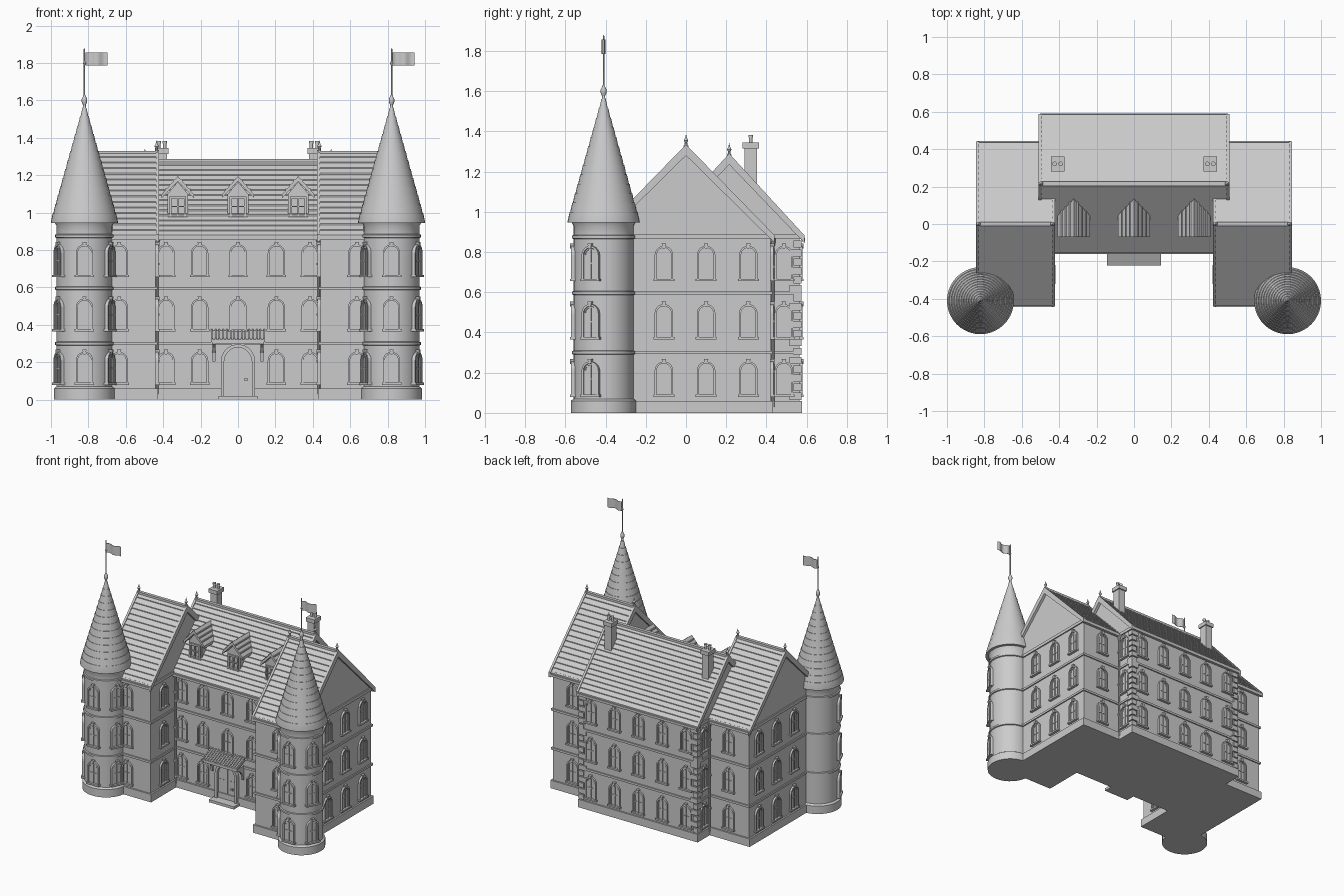
import bpy, bmesh, math
from mathutils import Matrix, Vector

if "Cube" in bpy.data.objects:
    bpy.data.objects.remove(bpy.data.objects["Cube"])

stone = bpy.data.materials.new("pale_grey")
stone.diffuse_color = (0.6, 0.6, 0.6, 1)
stone.use_nodes = True
stone.node_tree.nodes["Principled BSDF"].inputs["Base Color"].default_value = stone.diffuse_color


def finish(name, bm, smooth=False):
    bmesh.ops.recalc_face_normals(bm, faces=bm.faces)
    me = bpy.data.meshes.new(name)
    bm.to_mesh(me)
    bm.free()
    me.materials.append(stone)
    ob = bpy.data.objects.new(name, me)
    bpy.context.collection.objects.link(ob)
    if smooth:
        bpy.ops.object.select_all(action='DESELECT')
        ob.select_set(True)
        bpy.context.view_layer.objects.active = ob
        bpy.ops.object.shade_smooth_by_angle(angle=math.radians(30))
    return ob


def prism(bm, pts, lo, hi, axis):
    """Extrude a 2D outline along one axis."""
    def co(p, v):
        return {'x': (v, p[0], p[1]), 'y': (p[0], v, p[1]), 'z': (p[0], p[1], v)}[axis]
    a = [bm.verts.new(co(p, lo)) for p in pts]
    b = [bm.verts.new(co(p, hi)) for p in pts]
    bm.faces.new(a)
    bm.faces.new(b[::-1])
    for i in range(len(pts)):
        j = (i + 1) % len(pts)
        bm.faces.new((a[i], a[j], b[j], b[i]))


def box(bm, x0, x1, y0, y1, z0, z1):
    prism(bm, [(x0, y0), (x1, y0), (x1, y1), (x0, y1)], z0, z1, 'z')


def lathe(bm, prof, cx, cy, n=40):
    """Revolve (radius, z) points; zero radius ends become poles."""
    rings = []
    for r, z in prof:
        k = 1 if r == 0 else n
        rings.append([bm.verts.new((cx + r * math.cos(2 * math.pi * i / n),
                                    cy + r * math.sin(2 * math.pi * i / n), z)) for i in range(k)])
    for p, q in zip(rings, rings[1:]):
        for i in range(n):
            j = (i + 1) % n
            f = [p[i % len(p)], p[j % len(p)], q[j % len(q)], q[i % len(q)]]
            bm.faces.new(list(dict.fromkeys(f)))


def arch(hw, spring, bottom, n=10):
    return [(hw, bottom)] + [(hw * math.cos(math.pi * i / n), spring + hw * math.sin(math.pi * i / n))
                             for i in range(n + 1)] + [(-hw, bottom)]


def arch_frame(bm, outer, inner, back, front):
    loops = [[bm.verts.new((x, y, z)) for x, z in pts]
             for pts, y in ((outer, back), (outer, front), (inner, front), (inner, back))]
    for p, q in zip(loops, loops[1:]):
        for i in range(len(p) - 1):
            bm.faces.new((p[i], p[i + 1], q[i + 1], q[i]))


# main walls: centre block and two gabled wings
bm = bmesh.new()
prism(bm, [(-0.12, 0), (0.565, 0), (0.565, 0.87), (0.215, 1.24), (-0.12, 0.87)], -0.49, 0.49, 'x')
finish("centre_walls", bm)
for s, side in ((-1, "left"), (1, "right")):
    bm = bmesh.new()
    prism(bm, [(-0.42, 0), (0.42, 0), (0.42, 0.87), (0, 1.295), (-0.42, 0.87)], s * 0.44, s * 0.825, 'x')
    finish(side + "_wing_walls", bm)

# plinth and string courses follow the same footprint
bm = bmesh.new()
for z0, z1, p in ((0, 0.06, 0.012), (0.292, 0.308, 0.009), (0.588, 0.604, 0.009), (0.865, 0.888, 0.009)):
    box(bm, -0.49 - p, 0.49 + p, -0.12 - p, 0.565 + p, z0, z1)
    for s in (-1, 1):
        a, b = sorted((s * (0.44 - p), s * (0.825 + p)))
        box(bm, a, b, -0.42 - p, 0.42 + p, z0, z1)
finish("plinth_and_bands", bm)


# stepped tile roofs with bargeboards
def roof(name, x0, x1, yc, ridge, half, drop, rows=15):
    bm = bmesh.new()
    right = []
    for i in range(rows):
        d, e = i / rows, (i + 1) / rows
        right += [(half * d, ridge - drop * d), (half * e, ridge - drop * e + 0.006)]
    right.append((half, ridge - drop - 0.02))
    pts = right + [(0, ridge - 0.045)] + [(-a, b) for a, b in right[::-1]][:-1]
    prism(bm, [(yc + a, b) for a, b in pts], x0, x1, 'x')
    for x in (x0, x1):
        w = 0.008
        v = [(half + .004, ridge - drop + .008), (0, ridge + .01), (-half - .004, ridge - drop + .008),
             (-half - .004, ridge - drop - .03), (0, ridge - .045), (half + .004, ridge - drop - .03)]
        prism(bm, [(yc + a, b) for a, b in v], x - w, x + w, 'x')
    box(bm, x0, x1, yc - 0.012, yc + 0.012, ridge - 0.015, ridge + 0.006)
    for s in (-1, 1):
        y = yc + s * (half - 0.004)
        box(bm, x0, x1, y - 0.01, y + 0.01, ridge - drop - 0.022, ridge - drop - 0.004)
    finish(name, bm)


roof("centre_roof", -0.503, 0.503, 0.215, 1.28, 0.37, 0.405)
roof("left_wing_roof", -0.837, -0.43, 0, 1.325, 0.437, 0.45)
roof("right_wing_roof", 0.43, 0.837, 0, 1.325, 0.437, 0.45)

# ridge finials
bm = bmesh.new()
for s in (-1, 1):
    for x, y, z in ((0.832, 0, 1.32), (0.435, 0, 1.32), (0.498, 0.215, 1.275)):
        lathe(bm, [(0, z), (0.01, z), (0.006, z + 0.025), (0.012, z + 0.035), (0.006, z + 0.045), (0, z + 0.068)],
              s * x, y, 10)
finish("ridge_finials", bm, True)

# round corner towers with cone roofs, poles and flags
TX, TY = 0.821, -0.41
for s, side in ((-1, "left"), (1, "right")):
    prof = [(0, 0), (0.163, 0), (0.163, 0.06), (0.149, 0.07)]
    for z in (0.3, 0.596, 0.875):
        prof += [(0.149, z - 0.01), (0.157, z - 0.007), (0.157, z + 0.007), (0.149, z + 0.01)]
    prof += [(0.149, 0.93), (0.16, 0.95), (0, 0.95)]
    bm = bmesh.new()
    lathe(bm, prof, s * TX, TY)
    finish(side + "_tower", bm, True)

    cone, n = [(0, 0.946), (0.179, 0.946)], 13
    for i in range(n):
        t, u = i / n, (i + 1) / n
        cone += [(0.179 - 0.171 * t, 0.952 + 0.608 * t), (0.182 - 0.171 * u, 0.952 + 0.608 * u)]
    bm = bmesh.new()
    lathe(bm, cone + [(0, 1.565)], s * TX, TY)
    finish(side + "_tower_roof", bm, True)

    bm = bmesh.new()
    lathe(bm, [(0, 1.55), (0.011, 1.55), (0.007, 1.575), (0.015, 1.592), (0.015, 1.606), (0.008, 1.622),
               (0.004, 1.63), (0.004, 1.79), (0.008, 1.8), (0.004, 1.81), (0.004, 1.875), (0, 1.88)], s * TX, TY, 12)
    finish(side + "_flagpole", bm, True)

    wave = [(s * TX + 0.005 + 0.118 * i / 12, TY + 0.008 * math.sin(i * 0.75)) for i in range(13)]
    bm = bmesh.new()
    prism(bm, [(x, y - 0.0015) for x, y in wave] + [(x, y + 0.0015) for x, y in wave[::-1]], 1.786, 1.856, 'z')
    finish(side + "_flag", bm, True)

# arched window: pane, frame, glazing bars, sill and keystone
bm = bmesh.new()
prism(bm, arch(0.038, 0.13, 0.01), 0.01, -0.003, 'y')
arch_frame(bm, arch(0.046, 0.13, 0.005), arch(0.036, 0.13, 0.005), 0.01, -0.014)
arch_frame(bm, arch(0.034, 0.13, 0.012), arch(0.028, 0.13, 0.012), 0.0, -0.008)
box(bm, -0.004, 0.004, -0.009, 0, 0.01, 0.163)
box(bm, -0.032, 0.032, -0.007, 0, 0.085, 0.092)
box(bm, -0.052, 0.052, -0.02, 0.012, 0, 0.012)
prism(bm, [(-0.006, 0.163), (0.006, 0.163), (0.011, 0.188), (-0.011, 0.188)], 0.005, -0.019, 'y')
window = finish("window", bm)
window_mesh = window.data
bpy.data.objects.remove(window)

spots = [(x, -0.12, 0) for x in (-0.385, -0.205, 0, 0.205, 0.385)]
spots += [(x, 0.565, 180) for x in (-0.4, -0.2, 0, 0.2, 0.4)]
for s in (-1, 1):
    spots += [(s * 0.825, y, s * 90) for y in (-0.11, 0.1, 0.31)]
    spots += [(s * 0.635, -0.42, 0), (s * 0.655, 0.42, 180),
              (s * 0.44, -0.27, -s * 90), (s * 0.49, 0.487, s * 90)]
    for a in (-65, 0, 65):
        r = math.radians(a)
        spots.append((s * TX + 0.147 * math.sin(r), TY - 0.147 * math.cos(r), a))
for floor, z in enumerate((0.08, 0.365, 0.655)):
    for x, y, a in spots:
        if floor == 0 and x == 0 and y < 0:
            continue  # entrance takes this bay
        ob = bpy.data.objects.new("window", window_mesh)
        ob.matrix_world = Matrix.Translation((x, y, z)) @ Matrix.Rotation(math.radians(a), 4, 'Z')
        bpy.context.collection.objects.link(ob)

# entrance: arched door, surround, step, ribbed canopy on brackets
bm = bmesh.new()
prism(bm, arch(0.08, 0.205, 0.01), -0.11, -0.126, 'y')
arch_frame(bm, arch(0.092, 0.205, 0), arch(0.074, 0.205, 0), -0.11, -0.148)
box(bm, -0.003, 0.003, -0.13, -0.12, 0.02, 0.27)
for i in range(5):
    box(bm, -0.062 + 0.03 * i, -0.058 + 0.03 * i, -0.131, -0.12, 0.163, 0.167)
box(bm, 0.035, 0.05, -0.14, -0.12, 0.1, 0.115)
finish("door", bm)
bm = bmesh.new()
box(bm, -0.105, 0.105, -0.2, -0.11, 0, 0.02)
finish("door_step", bm)
bm = bmesh.new()
prism(bm, [(-0.11, 0.375), (-0.222, 0.322), (-0.222, 0.308), (-0.11, 0.355)], -0.145, 0.145, 'x')
for i in range(15):
    x = -0.14 + 0.02 * i
    prism(bm, [(-0.11, 0.383), (-0.222, 0.33), (-0.222, 0.318), (-0.11, 0.37)], x - 0.004, x + 0.004, 'x')
box(bm, -0.14, 0.14, -0.215, -0.2, 0.298, 0.314)
for s in (-1, 1):
    a, b = s * 0.12, s * 0.136
    prism(bm, [(-0.11, 0.205), (-0.132, 0.205), (-0.14, 0.25), (-0.165, 0.28), (-0.215, 0.297),
               (-0.215, 0.312), (-0.11, 0.312)], a, b, 'x')
finish("door_canopy", bm)

# dormers
for x in (-0.322, 0, 0.322):
    bm = bmesh.new()
    prism(bm, [(x - .055, .94), (x + .055, .94), (x + .055, 1.1), (x, 1.165), (x - .055, 1.1)], -0.05, 0.14, 'y')
    prism(bm, [(x - .086, 1.098), (x, 1.195), (x + .086, 1.098), (x + .086, 1.078), (x, 1.168), (x - .086, 1.078)],
          -0.07, 0.15, 'y')
    for k in (0.25, 0.5, 0.75):  # tile ribs
        for s in (-1, 1):
            box(bm, x + s * .086 * k - .003, x + s * .086 * k + .003, -0.068, 0.14, 1.18 - .097 * k, 1.201 - .097 * k)
    for a, b, c, d in ((-.045, -.033, .975, 1.085), (.033, .045, .975, 1.085), (-.045, .045, 1.075, 1.087),
                       (-.052, .052, .968, .98), (-.004, .004, .975, 1.08), (-.035, .035, 1.03, 1.036)):
        box(bm, x + a, x + b, -0.062, -0.045, c, d)
    finish("dormer", bm)

# chimneys with caps and pots
for s in (-1, 1):
    bm = bmesh.new()
    x, y = s * 0.408, 0.322
    box(bm, x - .028, x + .028, y - .031, y + .031, 1.05, 1.34)
    box(bm, x - .036, x + .036, y - .04, y + .04, 1.315, 1.345)
    for d in (-0.016, 0.016):
        lathe(bm, [(0, 1.34), (0.009, 1.34), (0.009, 1.37), (0.012, 1.37), (0.012, 1.382), (0, 1.382)], x + d, y, 12)
    finish("chimney", bm)

# rear corner quoins
bm = bmesh.new()
for s in (-1, 1):
    for i in range(18):
        w, d = (0.05, 0.03) if i % 2 else (0.03, 0.05)
        z = 0.065 + i * 0.0445
        a, b = sorted((s * (0.49 - w), s * 0.499))
        box(bm, a, b, 0.565 - d, 0.574, z, z + 0.036)
finish("quoins", bm)

# drainpipes in the front and rear inner corners
bm = bmesh.new()
for s in (-1, 1):
    for x, y in ((0.431, -0.133), (0.502, 0.433)):
        lathe(bm, [(0, 0.03), (0.007, 0.03), (0.007, 0.82), (0.013, 0.85), (0.013, 0.87), (0, 0.87)], s * x, y, 10)
        for z in (0.2, 0.45, 0.72):
            box(bm, s * x - .01, s * x + .01, y - .01, y + .01, z, z + .012)
finish("drainpipes", bm, True)
